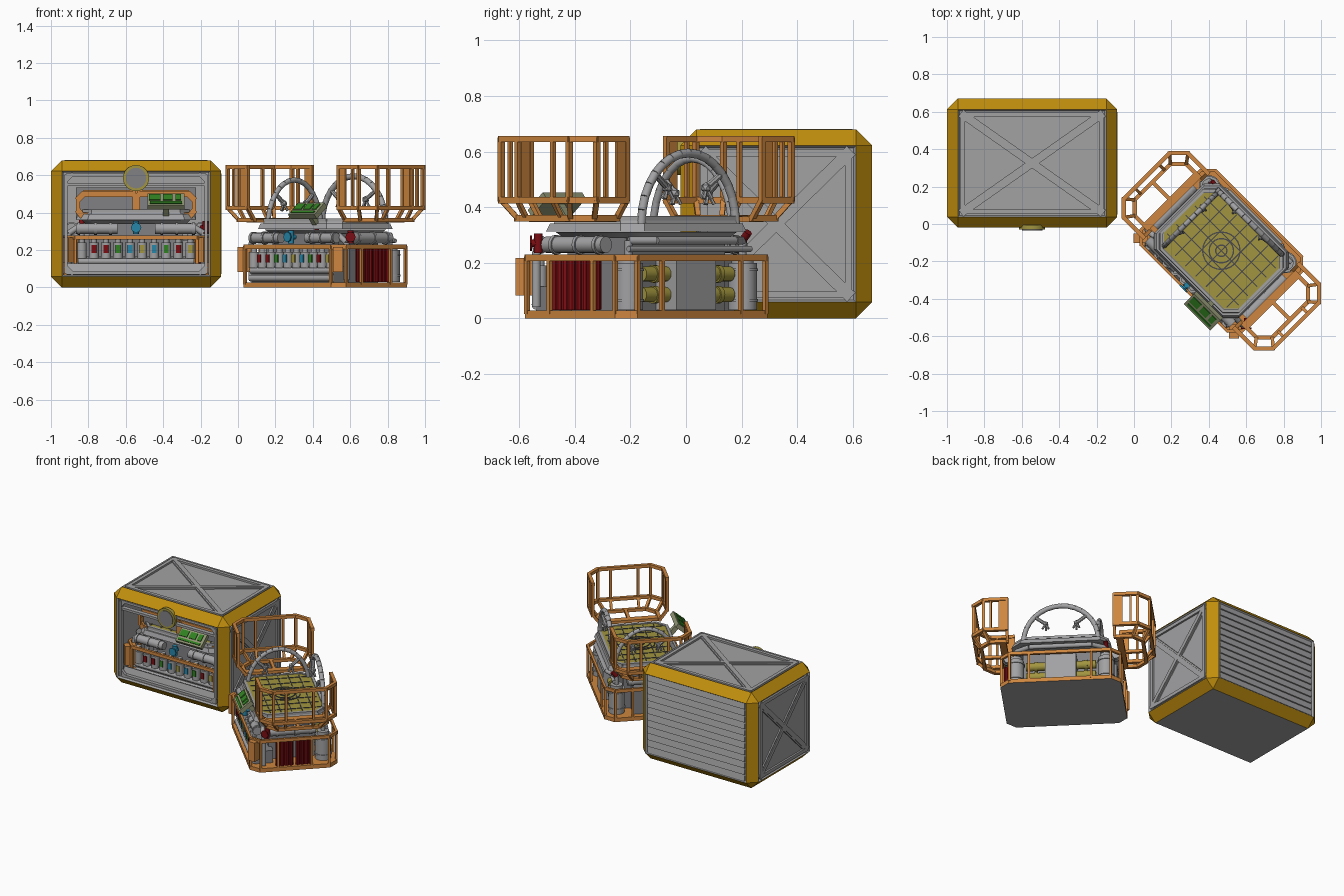
import bpy, bmesh
from math import pi, cos, sin, radians
from mathutils import Matrix, Vector as V

if "Cube" in bpy.data.objects:
    bpy.data.objects.remove(bpy.data.objects["Cube"])

def material(name, *rgb):
    m = bpy.data.materials.new(name)
    m.use_nodes = True
    m.diffuse_color = (*rgb, 1)
    m.node_tree.nodes["Principled BSDF"].inputs["Base Color"].default_value = (*rgb, 1)
    return m

YELLOW = material("case yellow", .53, .27, .004)
GREY = material("light grey", .36, .36, .37)
STEEL = material("mid grey", .22, .22, .23)
DARK = material("dark grey", .07, .07, .075)
ORANGE = material("frame orange", .62, .24, .05)
RED = material("dark red", .2, .004, .006)
OLIVE = material("pad olive", .36, .3, .05)
GREEN = material("screen green", .03, .22, .015)
BLUE = material("valve blue", .02, .24, .4)
SAGE = material("console sage", .28, .3, .17)

# helpers: each adds a primitive to a bmesh
def box(bm, c, s, rot=Matrix.Identity(3)):
    bmesh.ops.create_cube(bm, size=1, matrix=Matrix.Translation(c) @ rot.to_4x4() @ Matrix.Diagonal((*s, 1)))

def rod(bm, p, q, r, n=12):
    p, q = V(p), V(q)
    m = Matrix.Translation((p + q) / 2) @ (q - p).to_track_quat('Z', 'Y').to_matrix().to_4x4()
    bmesh.ops.create_cone(bm, cap_ends=True, segments=n, radius1=r, radius2=r, depth=(q - p).length, matrix=m)

def beam(bm, p, q, w, t=None, up=(0, 0, 1)):
    p, q = V(p), V(q)
    d = (q - p).normalized()
    side = d.cross(V(up))
    side = side.normalized() if side.length > .01 else V((1, 0, 0))
    rot = Matrix((d, side, d.cross(side))).transposed()
    box(bm, (p + q) / 2, ((q - p).length + w * .6, w, t or w), rot)

def path(bm, pts, fn, *a):
    for p, q in zip(pts, pts[1:]):
        fn(bm, p, q, *a)

def octagon(hx, hy, c, z):
    half = [(hx, hy - c), (hx - c, hy), (c - hx, hy), (-hx, hy - c)]
    return [V((x, y, z)) for x, y in half + [(-x, -y) for x, y in half]]

def prism(bm, low, high):
    a, b = [[bm.verts.new(p) for p in ring] for ring in (low, high)]
    bm.faces.new(a[::-1])
    bm.faces.new(b)
    for i in range(len(a)):
        j = (i + 1) % len(a)
        bm.faces.new((a[i], a[j], b[j], b[i]))

OUT = Matrix.Translation((.467, -.143, 0)) @ Matrix.Rotation(-pi / 4, 4, 'Z')
STORED = Matrix.Translation((-.545, .33, .05))
BOTH = (OUT, STORED)

def part(name, build, *mats, at=BOTH, rule=None):
    bm = bmesh.new()
    build(bm)
    bm.normal_update()
    for f in bm.faces:
        f.smooth = True
        if rule:
            f.material_index = rule(f)
    me = bpy.data.meshes.new(name)
    bm.to_mesh(me)
    bm.free()
    me.set_sharp_from_angle(angle=radians(35))
    for m in mats:
        me.materials.append(m)
    for i, mat in enumerate(at):
        ob = bpy.data.objects.new(name if i == 0 else "stored_" + name, me)
        ob.matrix_world = mat
        bpy.context.collection.objects.link(ob)

# storage case with recessed panels and an open front
HERE = (Matrix(),)
def case(bm):
    box(bm, (-.545, .325, .34), (.91, .69, .68))
    bmesh.ops.bevel(bm, geom=bm.edges[:], offset=.058, segments=1, affect='EDGES')
    bm.normal_update()
    for f in [f for f in bm.faces if max(map(abs, f.normal)) > .99]:
        f.material_index = 1
        if f.normal.z > -.9:
            front = f.normal.y < -.9
            bmesh.ops.inset_individual(bm, faces=[f], thickness=.012, depth=-.012)
            if front:
                new = bmesh.ops.extrude_discrete_faces(bm, faces=[f])["faces"][0]
                bmesh.ops.translate(bm, verts=new.verts[:], vec=(0, .63, 0))
part("storage_case", case, YELLOW, GREY, at=HERE)

def braces(bm):
    for c, a, b, n in (((-.545, .325, .672), (.37, 0, 0), (0, .26, 0), (0, 0, 1)),
                       ((-.992, .325, .34), (0, .26, 0), (0, 0, .255), (1, 0, 0)),
                       ((-.098, .325, .34), (0, .26, 0), (0, 0, .255), (1, 0, 0))):
        c, a, b = V(c), V(a), V(b)
        pts = [c + a + b, c + a - b, c - a - b, c - a + b]
        path(bm, pts + pts[:1], beam, .024, .018, n)
        for p, q in ((pts[0], pts[2]), (pts[1], pts[3])):
            beam(bm, p, q, .044, .01, n)
            beam(bm, p, q, .024, .018, n)
part("cross_braces", braces, GREY, at=HERE)

def louvres(bm):
    for i in range(12):
        box(bm, (-.545, .66, .085 + i * .0465), (.76, .008, .044), Matrix.Rotation(.2, 3, 'X'))
part("rear_louvres", louvres, GREY, at=HERE)

def mouth(bm):
    for s in (-1, 1):
        box(bm, (-.545 + s * .374, 0, .34), (.016, .03, .53))
        for z, d in ((.075, .035), (.605, -.035)):
            beam(bm, (-.545 + s * .375, 0, z + d), (-.545 + s * .34, 0, z), .02)
    for z in (.078, .602, .55):
        box(bm, (-.545, .005, z), (.75, .03, .016))
    box(bm, (-.545, .025, .097), (.74, .012, .06), Matrix.Rotation(-.3, 3, 'X'))
part("opening_trim", mouth, GREY, at=HERE)
for name, y, r, mat in (("round_plaque", -.03, .07, OLIVE), ("plaque_face", -.034, .055, STEEL)):
    part(name, lambda bm: rod(bm, (-.545, y, .585), (-.545, -.005, .585), r, 24), mat, at=HERE)

# machine base
part("base_plate", lambda bm: prism(bm, octagon(.388, .287, .057, 0), octagon(.388, .287, .057, .028)),
     ORANGE, GREY, rule=lambda f: int(f.normal.z < -.5))

def base_frame(bm):
    ring = octagon(.382, .281, .057, .218)
    path(bm, ring + ring[:1], beam, .016, .022)
    extra = [V((u, v, .218)) for u in (-.382, .382) for v in (-.11, .11)] + [V((u, .281, .218)) for u in (-.2, .2)]
    for p in ring + extra:
        beam(bm, (p.x, p.y, .02), p, .015)
    for s in (-1, 1):
        beam(bm, (s * .356, -.256, .15), (s * .351, -.261, .15), .075, .135)
part("base_frame", base_frame, ORANGE)

def core(bm):
    box(bm, (0, 0, .16), (.5, .3, .28))
    box(bm, (0, -.19, .07), (.62, .12, .09))
    box(bm, (-.3, 0, .12), (.1, .2, .19))
part("machine_core", core, STEEL)

def tanks(bm):
    for s in (-1, 1):
        for z0, z1, r in ((.03, .2, .052), (.06, .07, .057), (.17, .18, .057), (.2, .225, .04), (.225, .28, .014)):
            rod(bm, (s * .29, .2, z0), (s * .29, .2, z1), r, 20)
        rod(bm, (s * .1, -.235, .265), (s * .32, -.235, .265), .028, 16)
        for u in (.13, .21, .3):
            rod(bm, (s * u, -.235, .265), (s * (u + .014), -.235, .265), .033, 16)
        rod(bm, (s * .345, -.16, .265), (s * .345, .14, .265), .03, 16)
        for v in (-.12, 0, .1):
            rod(bm, (s * .345, v, .265), (s * .345, v + .014, .265), .035, 16)
        path(bm, [(s * .36, -.2, .04), (s * .36, -.2, .24), (s * .3, -.2, .28)], rod, .016)
    path(bm, [(-.29, .2, .28), (-.2, .25, .28), (.2, .25, .28), (.29, .2, .28)], rod, .015)
    for v, z, r in ((.22, .25, .011), (-.255, .05, .018), (-.25, .09, .016)):
        rod(bm, (-.31, v, z), (.31, v, z), r)
    box(bm, (0, .2, .13), (.2, .11, .2))
part("tanks_and_pipes", tanks, GREY)

def canisters(bm):
    for s in (-1, 1):
        for z in (.085, .16):
            rod(bm, (s * .1, .2, z), (s * .225, .2, z), .027, 16)
            rod(bm, (s * .15, .2, z), (s * .17, .2, z), .032, 16)
part("yellow_canisters", canisters, OLIVE)

def radiator(bm):
    for s in (-1, 1):
        for i in range(4):
            rod(bm, (.36, s * (.022 + i * .028), .03), (.36, s * (.022 + i * .028), .215), .016, 10)
        box(bm, (.35, s * .064, .122), (.025, .09, .18))
part("radiator", radiator, RED)

# sample vials with coloured windows
SLOTS = [-.29 + i * .0645 for i in range(10)]
def vials(bm):
    for u in SLOTS:
        rod(bm, (u, -.25, .105), (u, -.25, .19), .026)
        rod(bm, (u, -.25, .19), (u, -.25, .225), .016)
part("vials", vials, GREY)
for name, mat, picks in (("red", RED, (1, 2, 8)), ("green", GREEN, (3, 7)),
                         ("blue", BLUE, (4, 6)), ("yellow", OLIVE, (5, 9))):
    part(name + "_vial_windows", lambda bm: [box(bm, (SLOTS[i], -.273, .155), (.026, .01, .042)) for i in picks], mat)

# valves
def valve(bm, c, axis):
    p, d = V(c), V(axis)
    rod(bm, p - d * .03, p + d * .03, .013)
    rod(bm, p + d * .022, p + d * .03, .028, 8)
    rod(bm, p - V((0, 0, .035)), p + V((0, 0, .035)), .016)
part("blue_valve", lambda bm: valve(bm, (0, -.26, .27), (0, -1, 0)), BLUE)
part("red_valve", lambda bm: valve(bm, (.37, -.18, .27), (.7, -.7, 0)), RED)
part("red_knob", lambda bm: rod(bm, (-.29, .2, .28), (-.29, .23, .31), .014), RED)

# deck and landing pad
def deck(bm):
    for a, b in (((.27, .2, .05, .29), (.29, .22, .05, .31)), ((.32, .25, .06, .312), (.31, .24, .06, .342)),
                 ((.3, .23, .06, .342), (.295, .225, .06, .358))):
        prism(bm, octagon(*a), octagon(*b))
    rim = octagon(.293, .22, .06, .36)
    path(bm, rim + rim[:1], beam, .018, .016)
part("deck", deck, GREY)
part("pad", lambda bm: prism(bm, octagon(.285, .21, .06, .35), octagon(.285, .21, .06, .364)), OLIVE)

def pad_marks(bm):
    for i in range(-3, 4):
        box(bm, (i * .078, 0, .365), (.006, .39, .004))
    for i in range(-2, 3):
        box(bm, (0, i * .07, .365), (.54, .006, .004))
    for r in (.03, .065, .1):
        path(bm, [(r * cos(k * pi / 12), r * sin(k * pi / 12), .366) for k in range(25)], beam, .007, .004)
part("pad_marks", pad_marks, DARK)

# hoops with gripper arms
def hoops(bm):
    arc = [(cos(k * pi / 16), .34 + .255 * sin(k * pi / 16)) for k in range(17)]
    path(bm, [(c * .24, .215, z) for c, z in arc], rod, .016)
    path(bm, [(-.235, c * .2, z - .02) for c, z in arc], rod, .014)
    for c, z in (arc[4], arc[12]):
        for base, tip in (((c * .24, .215, z), V((c * .14, .205, z - .05))),
                          ((-.235, c * .2, z - .02), V((-.23, c * .12, z - .07)))):
            rod(bm, base, tip, .012, 8)
            bmesh.ops.create_icosphere(bm, subdivisions=1, radius=.02, matrix=Matrix.Translation(tip))
            for d in ((.02, .01, -.04), (-.02, .01, -.04), (0, -.02, -.04)):
                rod(bm, tip, tip + V(d), .007, 6)
part("hoops_and_grippers", hoops, GREY, at=(OUT,))

# control console
TILT = Matrix.Rotation(radians(40), 3, 'X')
def slab(bm, u, v, lift, size):
    box(bm, V((.16, -.295, .41)) + TILT @ V((u, v, lift)), size, TILT)
def console(bm):
    slab(bm, 0, 0, 0, (.2, .1, .03))
    beam(bm, (.16, -.22, .33), (.16, -.28, .4), .03)
part("console", console, SAGE)
def screens(bm):
    for u, w in ((-.06, .06), (.01, .05), (.065, .03)):
        slab(bm, u, .014, .017, (w, .045, .008))
    slab(bm, 0, -.03, .017, (.17, .014, .008))
part("console_screens", screens, GREEN)

# crew cages at both ends, and their folded form inside the case
def cages(bm):
    for s in (-1, 1):
        rings = [[V((s * a, b, z)) for a, b in ((.345, -w), (u - c, -w), (u, c - w), (u, w - c), (u - c, w), (.345, w))]
                 for u, w, c, z in ((.565, .243, .07, .645), (.565, .243, .07, .425), (.52, .195, .06, .36))]
        for ring in rings:
            path(bm, ring, beam, .022)
        for t, m, b in zip(*rings):
            path(bm, [t, m, b], beam, .018)
        for v in (-.09, .09):
            path(bm, [(s * .565, v, .645), (s * .565, v, .425), (s * .52, v, .36)], beam, .016)
        for v in (-.243, .243):
            box(bm, (s * .37, v, .535), (.055, .01, .22))
            beam(bm, (s * .45, v, .425), (s * .45, v, .645), .014)
        box(bm, (s * .375, 0, .357), (.045, .4, .02))
        beam(bm, (s * .375, 0, .357), (s * .52, 0, .36), .02)
part("crew_cages", cages, ORANGE, at=(OUT,))

def folded(bm):
    for s in (-1, 1):
        pts = [(.01, .335), (.29, .335), (.31, .36), (.31, .42), (.28, .45), (.01, .45), (.01, .335)]
        path(bm, [(s * u, -.2, z) for u, z in pts], beam, .02, .032)
    box(bm, (0, -.19, .46), (.56, .02, .02))
part("folded_cages", folded, ORANGE, at=(STORED,))
part("folded_cage_backing", lambda bm: box(bm, (0, -.17, .4), (.64, .02, .17)), STEEL, at=(STORED,))
